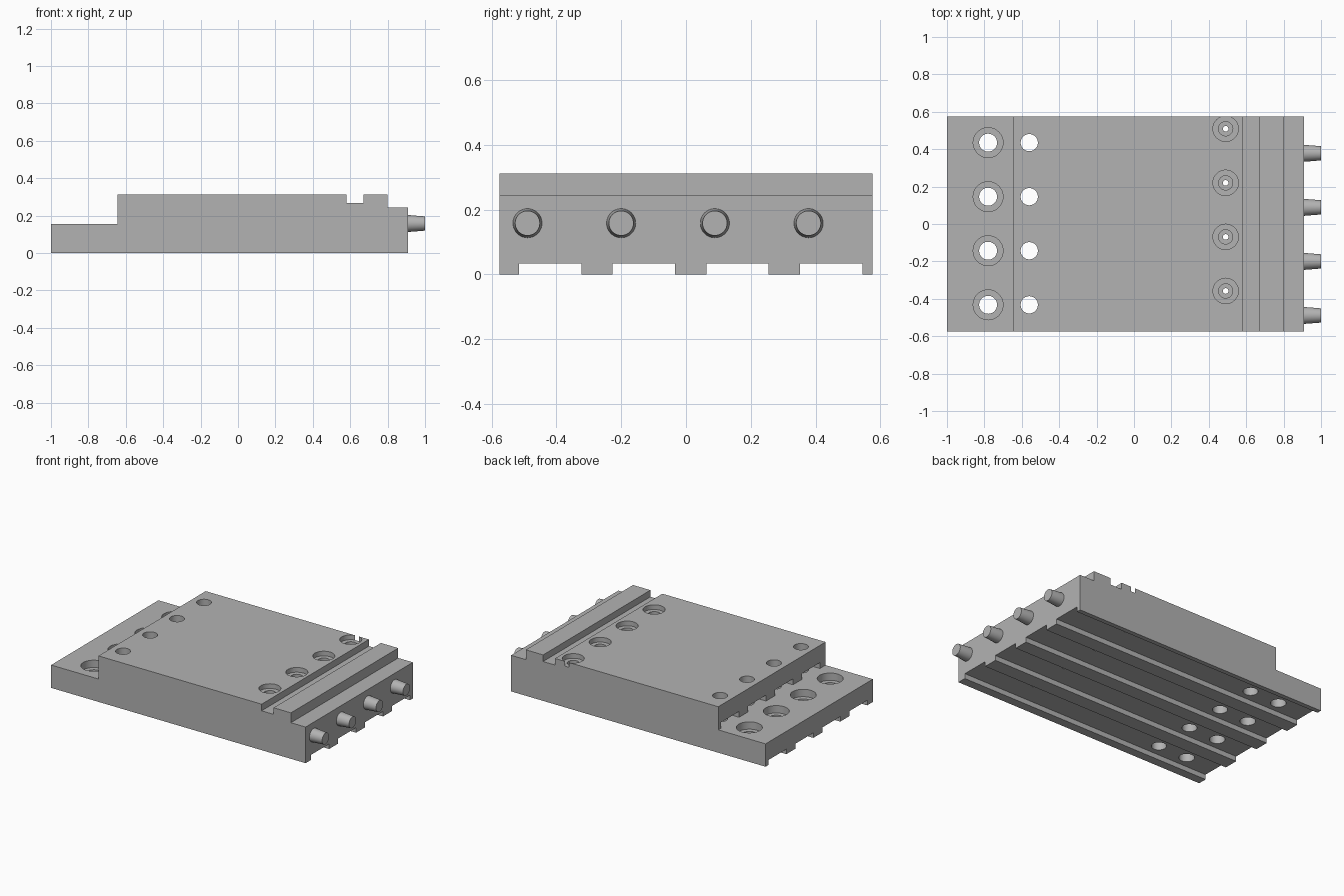
import bpy, bmesh, math
from mathutils import Matrix, Vector

if "Cube" in bpy.data.objects:
    bpy.data.objects.remove(bpy.data.objects["Cube"])

grey = bpy.data.materials.new("machined grey")
grey.use_nodes = True
GREY = (0.45, 0.45, 0.45, 1)
grey.diffuse_color = GREY
grey.node_tree.nodes["Principled BSDF"].inputs["Base Color"].default_value = GREY

HALF = 0.575                                  # half width of the block
PITCH = 0.289                                 # spacing of the four lanes
LANES = [-0.432 + PITCH * i for i in range(4)]


def make(name, bm):
    bmesh.ops.recalc_face_normals(bm, faces=bm.faces)
    mesh = bpy.data.meshes.new(name)
    bm.to_mesh(mesh)
    bm.free()
    mesh.materials.append(grey)
    ob = bpy.data.objects.new(name, mesh)
    bpy.context.collection.objects.link(ob)
    return ob


def add_box(bm, x0, x1, y0, y1, z0, z1):
    mid = Vector((x0 + x1, y0 + y1, z0 + z1)) / 2
    bmesh.ops.create_cube(bm, size=1, matrix=Matrix.Translation(mid)
                          @ Matrix.Diagonal((x1 - x0, y1 - y0, z1 - z0, 1)))


def add_lathe(bm, profile, place, sides=40):
    """Closed solid of revolution from (radius, height) pairs."""
    rings = [[bm.verts.new(place @ Vector((r * math.cos(a), r * math.sin(a), h)))
              for a in (2 * math.pi * i / sides for i in range(sides))]
             for r, h in profile]
    for low, high in zip(rings, rings[1:]):
        for i in range(sides):
            j = (i + 1) % sides
            bm.faces.new((low[i], low[j], high[j], high[i]))
    bm.faces.new(rings[0][::-1])
    bm.faces.new(rings[-1])


def cut(target, cutter):
    cutter.hide_render = True
    mod = target.modifiers.new(cutter.name, 'BOOLEAN')
    mod.operation, mod.solver, mod.object = 'DIFFERENCE', 'EXACT', cutter
    bpy.context.view_layer.objects.active = target
    bpy.ops.object.modifier_apply(modifier=mod.name)
    bpy.data.objects.remove(cutter)


# Block: stepped side profile extruded across the width
outline = [(-1, 0), (0.91, 0), (0.91, 0.245), (0.8, 0.245), (0.8, 0.312),
           (0.67, 0.312), (0.67, 0.267), (0.58, 0.267), (0.58, 0.312),
           (-0.645, 0.312), (-0.645, 0.155), (-1, 0.155)]
bm = bmesh.new()
face = bm.faces.new([bm.verts.new((x, -HALF, z)) for x, z in outline])
side = bmesh.ops.extrude_face_region(bm, geom=[face])
bmesh.ops.translate(bm, vec=(0, 2 * HALF, 0),
                    verts=[v for v in side["geom"] if isinstance(v, bmesh.types.BMVert)])
block = make("manifold_block", bm)

# Full-length channels underneath
bm = bmesh.new()
for y in LANES:
    add_box(bm, -1.1, 1.1, y - 0.083, y + 0.109, -0.1, 0.034)
cut(block, make("channel_cutter", bm))

# Short slots at the foot of the raised step
bm = bmesh.new()
for y in LANES:
    add_box(bm, -0.7, -0.48, y - 0.083, y + 0.109, 0.155, 0.195)
cut(block, make("slot_cutter", bm))

# Counterbored bolt holes, plain holes and stepped screw holes
bm = bmesh.new()
for y in LANES:
    add_lathe(bm, [(0.048, -0.1), (0.048, 0.105), (0.08, 0.105), (0.08, 0.25)],
              Matrix.Translation((-0.78, y, 0)))
    add_lathe(bm, [(0.046, -0.1), (0.046, 0.5)], Matrix.Translation((-0.56, y, 0)))
    add_lathe(bm, [(0.015, -0.1), (0.015, 0.22), (0.038, 0.22), (0.038, 0.28),
                   (0.068, 0.28), (0.068, 0.5)], Matrix.Translation((0.49, y + 0.074, 0)))
cut(block, make("hole_cutter", bm))

# Tapered hose nozzles on the end face
nozzles = []
for i, y in enumerate(LANES):
    bm = bmesh.new()
    place = Matrix.Translation((0.9, y - 0.057, 0.158)) @ Matrix.Rotation(math.pi / 2, 4, 'Y')
    add_lathe(bm, [(0.045, 0), (0.045, 0.012), (0.038, 0.1)], place)
    nozzles.append(make(f"nozzle_{i + 1}", bm))

bpy.ops.object.select_all(action='DESELECT')
for ob in [block] + nozzles:
    ob.select_set(True)
bpy.context.view_layer.objects.active = block
bpy.ops.object.shade_smooth_by_angle(angle=math.radians(30))
